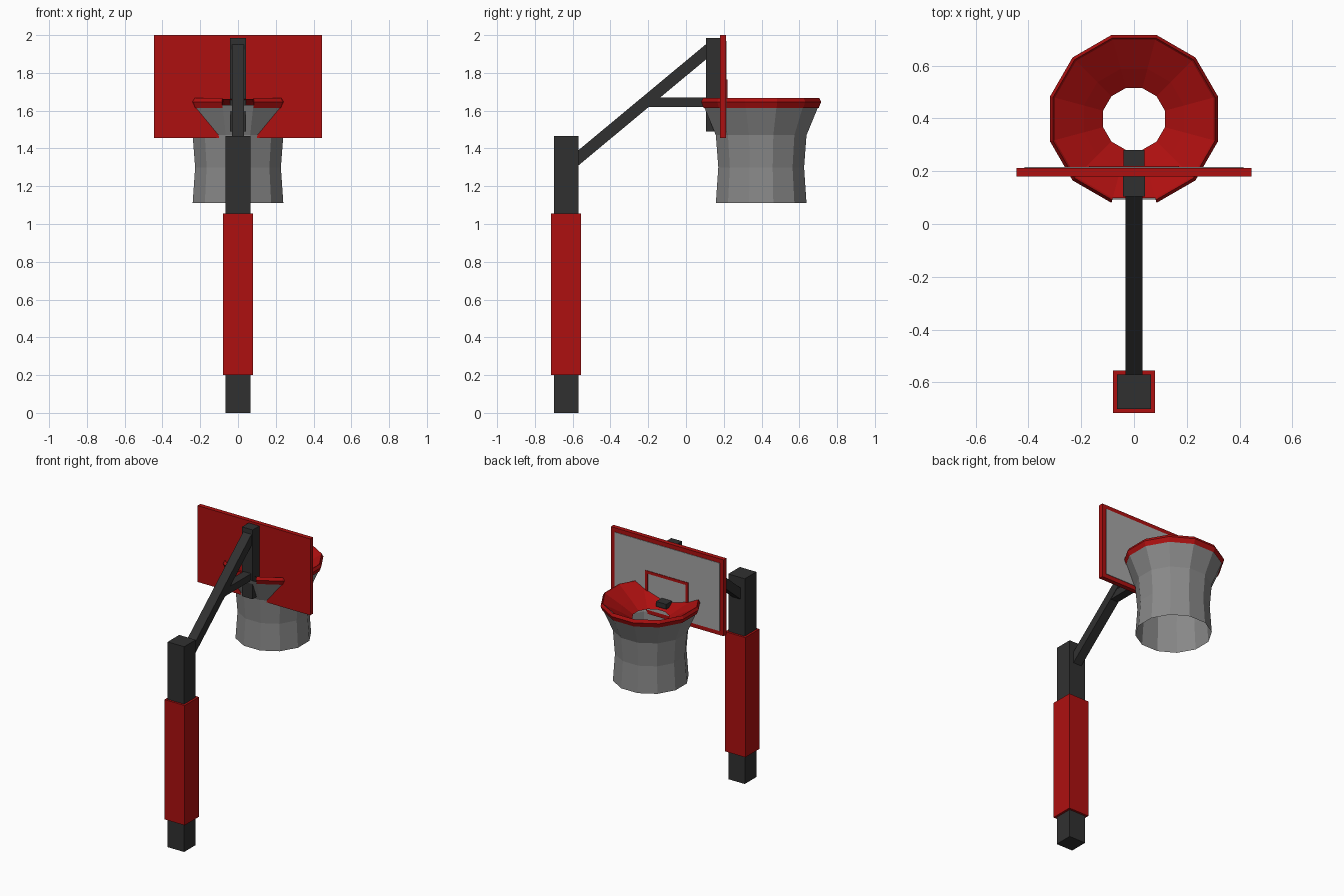
import bpy, bmesh
from math import pi, cos, sin, atan2, hypot

cube = bpy.data.objects.get("Cube")
if cube:
    bpy.data.objects.remove(cube, do_unlink=True)


def material(name, r, g, b):
    m = bpy.data.materials.new(name)
    m.use_nodes = True
    m.diffuse_color = (r, g, b, 1)
    m.node_tree.nodes["Principled BSDF"].inputs["Base Color"].default_value = (r, g, b, 1)
    return m


RED = material("red paint", 0.42, 0.005, 0.005)
DARK = material("dark metal", 0.03, 0.03, 0.03)
NET = material("net grey", 0.25, 0.25, 0.25)
PANEL = material("panel grey", 0.38, 0.38, 0.38)


def add_object(name, bm, mat):
    mesh = bpy.data.meshes.new(name)
    bm.to_mesh(mesh)
    bm.free()
    mesh.materials.append(mat)
    ob = bpy.data.objects.new(name, mesh)
    bpy.context.collection.objects.link(ob)
    return ob


def box(name, mat, x, y, z):
    """Box from (min, max) pairs along each axis."""
    bm = bmesh.new()
    bmesh.ops.create_cube(bm, size=1)
    for v in bm.verts:
        for i, (lo, hi) in enumerate((x, y, z)):
            v.co[i] = (lo + hi) / 2 + v.co[i] * (hi - lo)
    return add_object(name, bm, mat)


SIDES = 12
HOOP_Y = 0.398


def lathe(name, mat, profile, closed=False, skip=()):
    """Twelve-sided turned surface; profile radii are measured to the flats."""
    bm = bmesh.new()
    rings = []
    for r, z in profile:
        r /= cos(pi / SIDES)
        rings.append([bm.verts.new((r * cos((k - 0.5) * 2 * pi / SIDES),
                                    HOOP_Y + r * sin((k - 0.5) * 2 * pi / SIDES), z))
                      for k in range(SIDES)])
    pairs = list(zip(rings, rings[1:]))
    if closed:
        pairs.append((rings[-1], rings[0]))
    for a, b in pairs:
        for k in range(SIDES):
            if k not in skip:
                n = (k + 1) % SIDES
                bm.faces.new((a[k], a[n], b[n], b[k]))
    if closed:
        bmesh.ops.holes_fill(bm, edges=[e for e in bm.edges if e.is_boundary])
        bmesh.ops.recalc_face_normals(bm, faces=bm.faces)
    return add_object(name, bm, mat)


# Post and its padding
box("post", DARK, (-0.065, 0.065), (-0.70, -0.57), (0, 1.465))
box("post_pad", RED, (-0.08, 0.08), (-0.715, -0.555), (0.2, 1.055))

# Sloping arm
y0, z0, y1, z1 = -0.6, 1.325, 0.14, 1.94
length = hypot(y1 - y0, z1 - z0)
arm = box("sloping_arm", DARK, (-0.033, 0.033), (-length / 2, length / 2), (-0.031, 0.031))
arm.location = (0, (y0 + y1) / 2, (z0 + z1) / 2)
arm.rotation_euler.x = atan2(z1 - z0, y1 - y0)

# Level arm and the mounts either side of the board
box("level_arm", DARK, (-0.03, 0.03), (-0.21, 0.15), (1.62, 1.67))
box("board_mount", DARK, (-0.042, 0.042), (0.105, 0.18), (1.49, 1.985))
box("hoop_mount", DARK, (-0.04, 0.04), (0.2, 0.28), (1.565, 1.6))

# Backboard with grey panel and target outline
box("backboard", RED, (-0.445, 0.445), (0.18, 0.212), (1.455, 2.0))
box("board_panel", PANEL, (-0.415, 0.415), (0.21, 0.2155), (1.485, 1.97))
LOW, HIGH, HALF, LINE = 1.54, 1.765, 0.17, 0.02
for side, s in (("left", 1), ("right", -1)):
    edges = sorted((s * HALF, s * (HALF - LINE)))
    box("target_" + side, RED, edges, (0.214, 0.219), (LOW, HIGH))
for name, z in (("bottom", LOW), ("top", HIGH - LINE)):
    box("target_" + name, RED, (LINE - HALF, HALF - LINE), (0.214, 0.219), (z, z + LINE))

# Hoop rim, open where it meets the mount
lathe("hoop_rim", RED, [(0.298, 1.655), (0.307, 1.668), (0.318, 1.647), (0.305, 1.615)],
      closed=True, skip=(9,))

# Inner funnel of the hoop
lathe("hoop_funnel", RED, [(0.117, 1.545), (0.19, 1.595), (0.3, 1.662)])

# Flared net, open at the bottom
lathe("net", NET, [(0.24, 1.11), (0.227, 1.30), (0.24, 1.47), (0.306, 1.63)])
